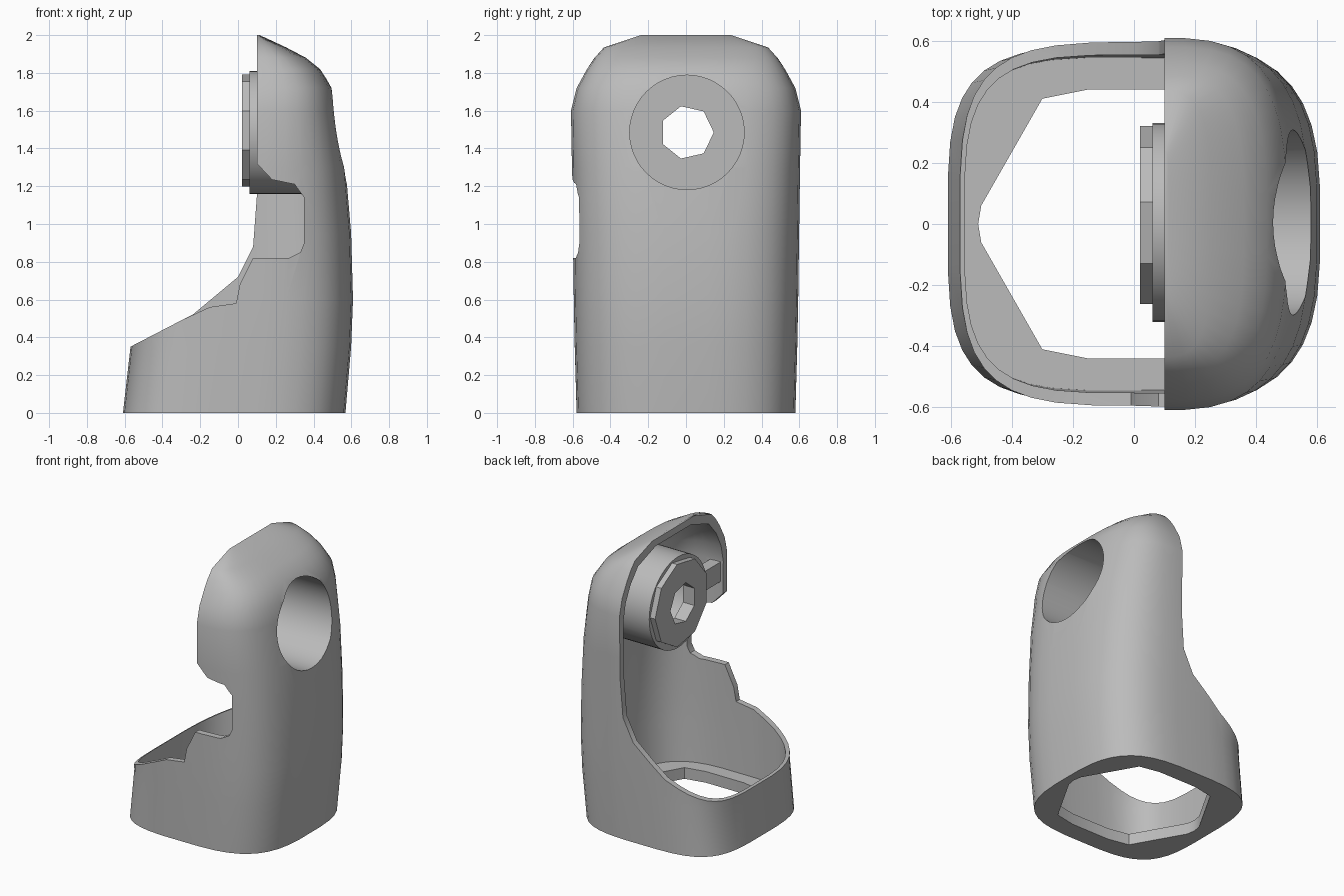
import bpy, bmesh
from math import cos, sin, pi, copysign
from mathutils import Vector

cube = bpy.data.objects.get("Cube")
if cube:
    bpy.data.objects.remove(cube, do_unlink=True)

grey = bpy.data.materials.new("plain grey")
grey.use_nodes = True
colour = (0.5, 0.5, 0.5, 1)
grey.diffuse_color = colour
grey.node_tree.nodes["Principled BSDF"].inputs["Base Color"].default_value = colour


def loft(name, rings):
    """Closed solid through a list of equal-length point rings."""
    bm = bmesh.new()
    loops = [[bm.verts.new(p) for p in ring] for ring in rings]
    n = len(loops[0])
    for a, b in zip(loops, loops[1:]):
        for i in range(n):
            j = (i + 1) % n
            bm.faces.new((a[i], a[j], b[j], b[i]))
    bm.faces.new(loops[0][::-1])
    bm.faces.new(loops[-1])
    bmesh.ops.recalc_face_normals(bm, faces=bm.faces)
    mesh = bpy.data.meshes.new(name)
    bm.to_mesh(mesh)
    bm.free()
    mesh.materials.append(grey)
    obj = bpy.data.objects.new(name, mesh)
    bpy.context.collection.objects.link(obj)
    return obj


def prism(name, points, axis, lo, hi):
    """Extrude a 2D outline along an axis."""
    def place(p, d):
        v = list(p)
        v.insert("xyz".index(axis), d)
        return Vector(v)
    return loft(name, [[place(p, d) for p in points] for d in (lo, hi)])


def circle(r, n, cy=0.005, cz=1.485):
    return [(cy + r * cos(2 * pi * i / n), cz + r * sin(2 * pi * i / n)) for i in range(n)]


def combine(obj, other, operation):
    bpy.context.view_layer.objects.active = obj
    mod = obj.modifiers.new("cut", 'BOOLEAN')
    mod.operation = operation
    mod.solver = 'EXACT'
    mod.object = other
    bpy.ops.object.modifier_apply(modifier=mod.name)
    bpy.data.objects.remove(other, do_unlink=True)


def section(z, cx, rx, ry, n=40):
    """Rounded-square ring, with rounder corners on the closed side."""
    ring = []
    for i in range(n):
        c, s = (f(2 * pi * (i + 0.5) / n) for f in (cos, sin))
        power = 3.15 if c > 0 else 3.8
        ring.append((cx + rx * copysign(abs(c) ** (2 / power), c),
                     ry * copysign(abs(s) ** (2 / power), s), z))
    return ring


# Stations: height, centre x, half width x, half width y
outside = [
    (0, -0.02, 0.59, 0.58), (0.35, 0.015, 0.585, 0.59), (0.6, 0.02, 0.59, 0.595),
    (0.95, 0.02, 0.58, 0.6), (1.3, 0.05, 0.52, 0.605), (1.6, 0.07, 0.45, 0.61),
    (1.72, 0.09, 0.41, 0.58), (1.82, 0.1, 0.335, 0.525), (1.88, 0.1, 0.26, 0.485),
    (1.935, 0.1, 0.155, 0.435), (2.0, 0.1, 0.015, 0.24)]
inside = [
    (0.08, -0.015, 0.545, 0.545), (0.35, -0.002, 0.553, 0.55), (0.6, 0.005, 0.555, 0.553),
    (0.95, 0.01, 0.545, 0.555), (1.3, 0.05, 0.48, 0.56), (1.55, 0.07, 0.41, 0.565),
    (1.67, 0.09, 0.37, 0.54), (1.78, 0.1, 0.295, 0.485), (1.88, 0.1, 0.13, 0.4),
    (1.95, 0.1, 0.01, 0.2)]
body = loft("shell_body", [section(*s) for s in outside])
combine(body, loft("cavity", [section(*s) for s in inside]), 'DIFFERENCE')

# Open side: the back edge sweeps smoothly, the front edge has a hooked notch
back_edge = [(0.1, 2.2), (0.1, 1.15), (0.08, 0.88), (0, 0.72), (-0.24, 0.52),
             (-0.57, 0.35), (-0.9, 0.35), (-0.9, 2.2)]
front_edge = [(0.1, 2.2), (0.1, 1.32), (0.18, 1.235), (0.3, 1.21), (0.35, 1.14),
              (0.35, 0.9), (0.33, 0.85), (0.27, 0.82), (0.08, 0.82), (0.01, 0.68),
              (-0.01, 0.58), (-0.15, 0.56), (-0.3, 0.49), (-0.57, 0.35),
              (-0.9, 0.35), (-0.9, 2.2)]
combine(body, prism("back_cut", back_edge, "y", -0.1, 1), 'DIFFERENCE')
combine(body, prism("front_cut", front_edge, "y", -1, 0), 'DIFFERENCE')

# Pointed opening through the floor
quarter = [(0.51, 0), (0.5, 0.06), (0.3, 0.41), (0.15, 0.44)]
upper = quarter + [(-x, y) for x, y in reversed(quarter)]
opening = upper + [(x, -y) for x, y in reversed(upper[1:-1])]
combine(body, prism("floor_cut", opening, "z", -0.2, 0.3), 'DIFFERENCE')

# Side socket, trimmed so that it ends inside the wall
socket = prism("side_socket", circle(0.325, 48), "x", 0.06, 0.9)
trim = 0.012
envelope = loft("envelope", [
    section(z, cx, max(rx - trim, 0.01), ry - trim) for z, cx, rx, ry in outside])
combine(socket, envelope, 'INTERSECT')
combine(body, socket, 'UNION')
combine(body, prism("raised_seat", circle(0.3, 9, 0.02, 1.495), "x", 0.02, 0.08), 'UNION')
combine(body, prism("bore", circle(0.303, 48), "x", 0.11, 0.9), 'DIFFERENCE')
combine(body, prism("drive_hole", circle(0.142, 7), "x", -0.1, 0.3), 'DIFFERENCE')

# Small stop block inside the front wall
combine(body, prism("stop_block", [(-0.58, 1.4), (-0.35, 1.4), (-0.35, 1.54), (-0.58, 1.54)],
                    "x", 0.12, 0.2), 'UNION')

# Tidy and smooth
bm = bmesh.new()
bm.from_mesh(body.data)
bmesh.ops.remove_doubles(bm, verts=bm.verts, dist=0.0005)
bm.to_mesh(body.data)
bm.free()
bpy.ops.object.select_all(action='DESELECT')
body.select_set(True)
bpy.context.view_layer.objects.active = body
bpy.ops.object.shade_smooth_by_angle(angle=pi / 6)
